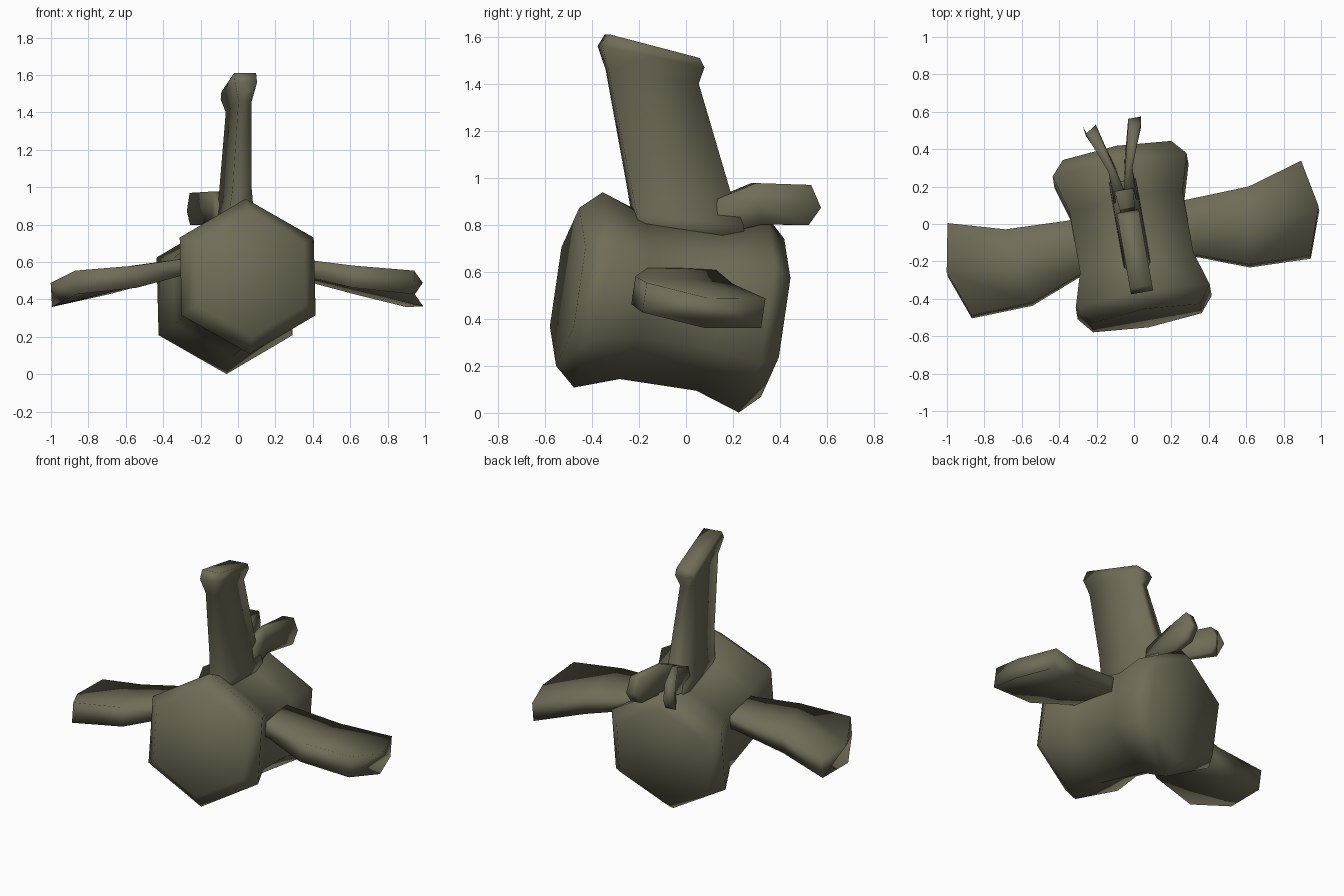
import bpy, bmesh, math
from mathutils import Matrix, Vector

if "Cube" in bpy.data.objects:
    bpy.data.objects.remove(bpy.data.objects["Cube"])

# Whole model is symmetric in its own frame, then yawed and pitched
FRAME = (Matrix.Translation((-0.01, -0.065, 0.47))
         @ Matrix.Rotation(math.radians(10), 4, 'Z')
         @ Matrix.Rotation(math.radians(-8.5), 4, 'X'))

olive = bpy.data.materials.new("dull olive")
olive.diffuse_color = (0.16, 0.15, 0.095, 1)
olive.use_nodes = True
olive.node_tree.nodes["Principled BSDF"].inputs["Base Color"].default_value = olive.diffuse_color


def loft(name, rings):
    """Skin a list of equal-length vertex rings and cap both ends."""
    bm = bmesh.new()
    loops = [[bm.verts.new(FRAME @ Vector(p)) for p in r] for r in rings]
    n = len(loops[0])
    for a, b in zip(loops, loops[1:]):
        for i in range(n):
            j = (i + 1) % n
            bm.faces.new((a[i], a[j], b[j], b[i]))
    bm.faces.new(loops[0])
    bm.faces.new(loops[-1])
    bmesh.ops.recalc_face_normals(bm, faces=bm.faces)
    for f in bm.faces:
        f.smooth = True
    me = bpy.data.meshes.new(name)
    bm.to_mesh(me)
    bm.free()
    me.materials.append(olive)
    ob = bpy.data.objects.new(name, me)
    bpy.context.collection.objects.link(ob)


def blade(name, sections, thick, side=1):
    """Six-sided blade: each section is three centre points and a half thickness."""
    rings = []
    for pts, h in sections:
        c = [Vector((p[0] * side, p[1], p[2])) for p in pts]
        off = Vector(thick) * h
        rings.append([p + off for p in c] + [p - off for p in reversed(c)])
    loft(name, rings)


# Hexagonal waisted body with bevelled ends
profile = [(-0.45, 0.34), (-0.36, 0.42), (-0.17, 0.355),
           (0.165, 0.355), (0.36, 0.42), (0.445, 0.34)]
loft("body", [[(r * math.cos(math.radians(90 + 60 * k)), t,
                r * math.sin(math.radians(90 + 60 * k))) for k in range(6)]
              for t, r in profile])

# Side paddles, widening and drooping outward
paddle = [
    ([(0.22, -0.15, 0.09), (0.22, -0.02, 0.11), (0.22, 0.12, 0.12)], 0.045),
    ([(0.33, -0.18, 0.075), (0.33, -0.03, 0.095), (0.33, 0.12, 0.11)], 0.045),
    ([(0.59, -0.27, 0.012), (0.63, -0.06, 0.035), (0.66, 0.14, 0.04)], 0.06),
    ([(0.92, -0.275, -0.02), (1.01, -0.02, -0.048), (0.96, 0.235, -0.012)], 0.064),
]
# Short rear prongs, splayed apart
prong = [
    ([(0.02, 0.12, 0.46), (0.03, 0.12, 0.39), (0.03, 0.12, 0.30)], 0.035),
    ([(0.045, 0.28, 0.555), (0.045, 0.30, 0.47), (0.045, 0.33, 0.385)], 0.02),
    ([(0.115, 0.50, 0.58), (0.123, 0.555, 0.49), (0.115, 0.515, 0.41)], 0.035),
]
for side, label in ((1, "right"), (-1, "left")):
    blade(label + "_paddle", paddle, (0, 0, 1), side)
    blade(label + "_prong", prong, (1, 0, 0), side)

# Tall upright fin with a flared top: front (v, w), back (v, w), half thickness
fin = [((-0.20, 0.28), (0.27, 0.28), 0.075),
       ((-0.21, 0.345), (0.25, 0.37), 0.07),
       ((-0.26, 0.487), (0.186, 0.483), 0.052),
       ((-0.418, 0.938), (-0.024, 0.937), 0.036),
       ((-0.463, 1.033), (-0.014, 1.009), 0.06),
       ((-0.44, 1.087), (-0.04, 1.045), 0.06)]
blade("upright_fin",
      [([(0, *f), (0, (f[0] + b[0]) / 2, (f[1] + b[1]) / 2), (0, *b)], h)
       for f, b, h in fin], (1, 0, 0))
